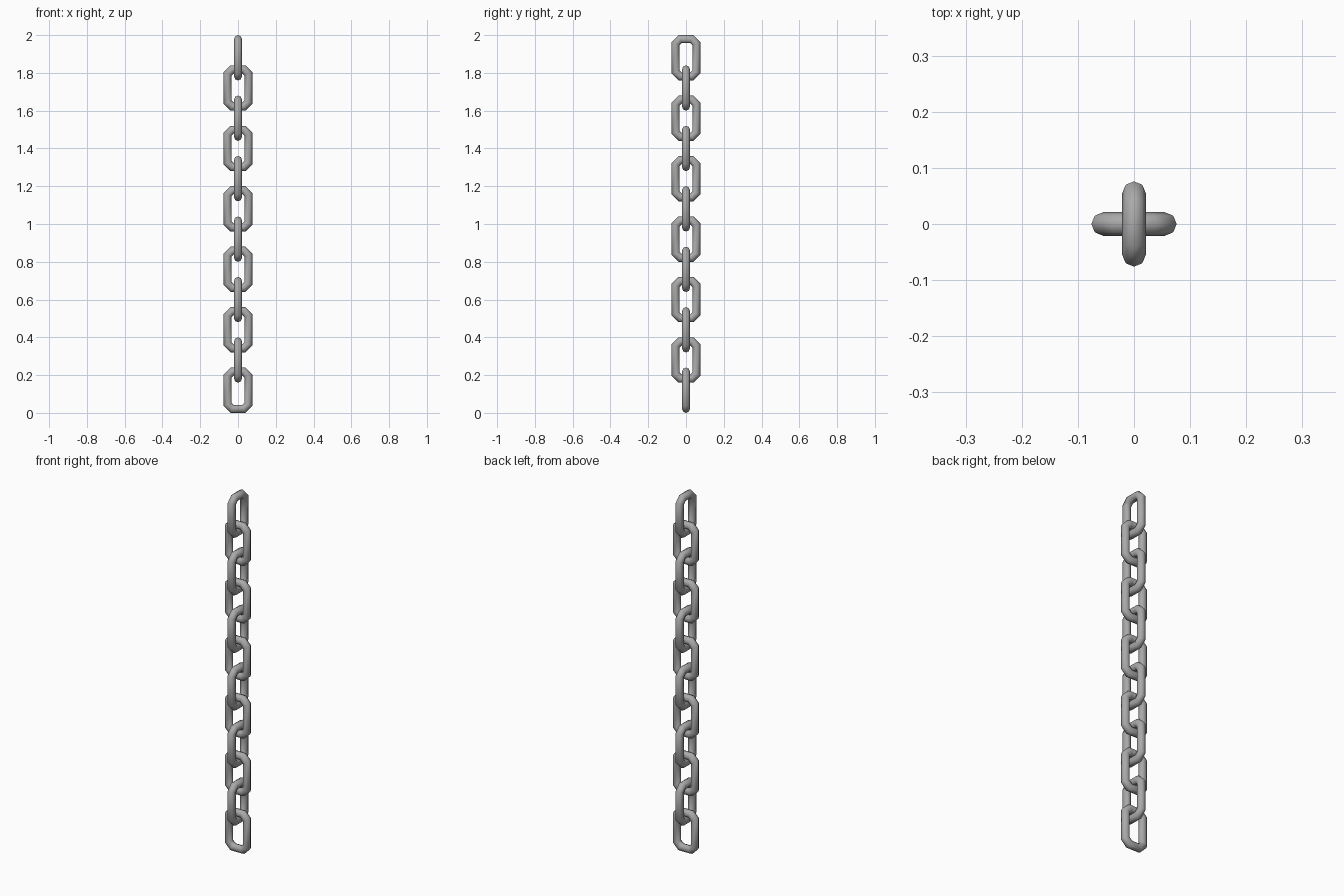
import bpy, bmesh, math
from mathutils import Vector

cube = bpy.data.objects.get("Cube")
if cube:
    bpy.data.objects.remove(cube, do_unlink=True)

LINKS = 12
PITCH = 0.16          # height step between links
HALF_W, HALF_H = 0.055, 0.099   # centre line of the bar
CHAMFER = 0.024
RADIUS = 0.021
SIDES = 8

# Steel material
steel = bpy.data.materials.new("grey steel")
steel.use_nodes = True
grey = (0.4, 0.4, 0.4, 1)
steel.diffuse_color = grey
bsdf = steel.node_tree.nodes["Principled BSDF"]
bsdf.inputs["Base Color"].default_value = grey
bsdf.inputs["Roughness"].default_value = 0.6


def link_path():
    """Chamfered rectangle in the x-z plane, in order around the loop."""
    points = []
    for sx, sz in ((1, 1), (-1, 1), (-1, -1), (1, -1)):
        side = Vector((sx * HALF_W, 0, sz * (HALF_H - CHAMFER)))
        end = Vector((sx * (HALF_W - CHAMFER), 0, sz * HALF_H))
        points += [side, end] if sx * sz > 0 else [end, side]
    return points


def link_mesh():
    """Round bar swept around the path with mitred corners."""
    bm = bmesh.new()
    path = link_path()
    count = len(path)
    rings = []
    for i, p in enumerate(path):
        before = (p - path[i - 1]).normalized()
        after = (path[(i + 1) % count] - p).normalized()
        tangent = (before + after).normalized()
        outward = Vector((tangent.z, 0, -tangent.x))
        stretch = 1 / tangent.dot(after)
        ring = []
        for k in range(SIDES):
            a = math.tau * k / SIDES
            offset = outward * math.cos(a) * stretch + Vector((0, math.sin(a), 0))
            ring.append(bm.verts.new(p + offset * RADIUS))
        rings.append(ring)
    for i in range(count):
        r, s = rings[i], rings[(i + 1) % count]
        for k in range(SIDES):
            n = (k + 1) % SIDES
            bm.faces.new((r[k], r[n], s[n], s[k])).smooth = True
    bmesh.ops.recalc_face_normals(bm, faces=bm.faces)
    mesh = bpy.data.meshes.new("chain_link")
    bm.to_mesh(mesh)
    bm.free()
    mesh.materials.append(steel)
    return mesh


# Chain: every second link is turned a quarter
mesh = link_mesh()
for i in range(LINKS):
    link = bpy.data.objects.new(f"chain_link_{i + 1}", mesh)
    link.location.z = HALF_H + RADIUS + i * PITCH
    link.rotation_euler.z = math.pi / 2 * (i % 2)
    bpy.context.collection.objects.link(link)
